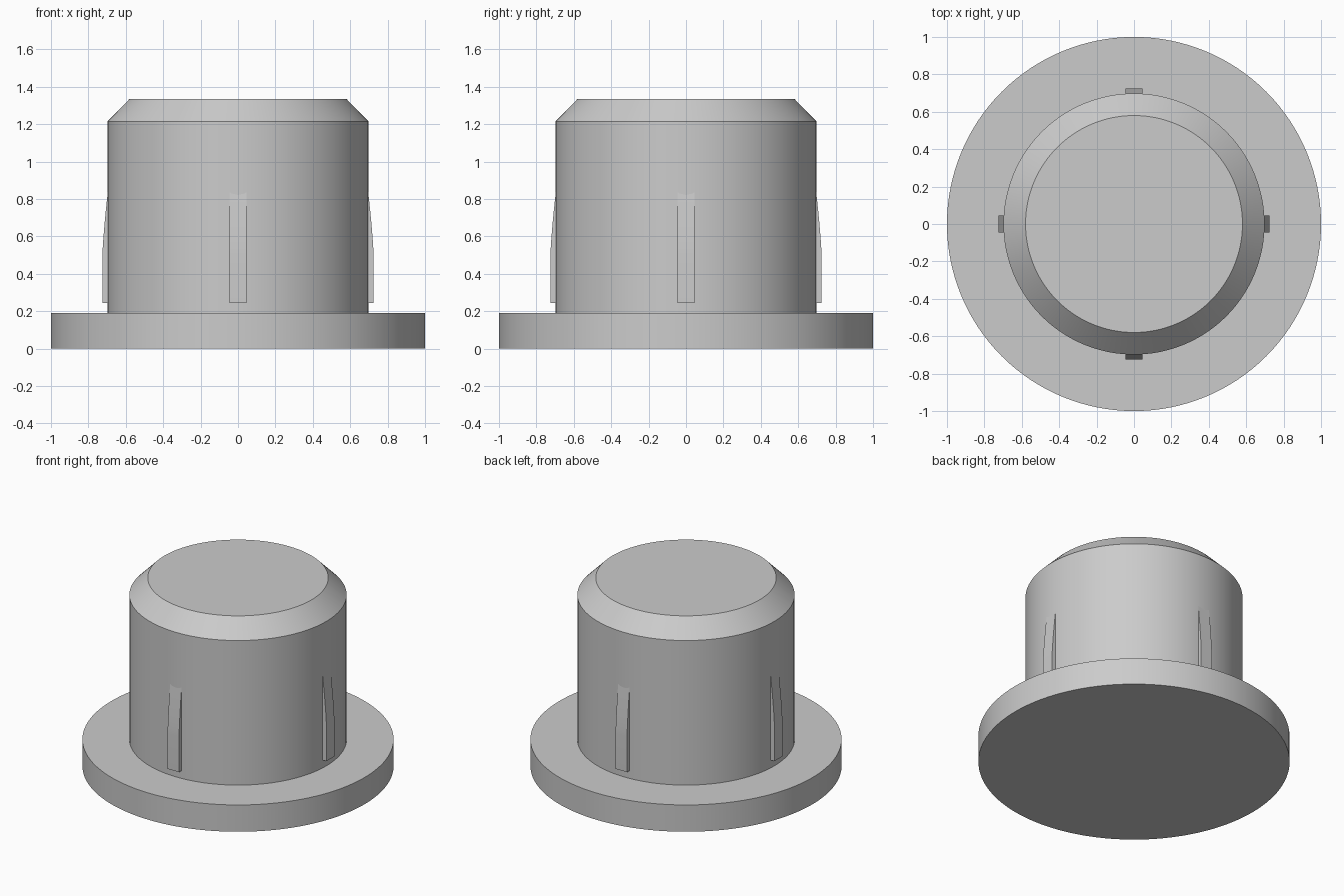
import bpy, bmesh, math
from mathutils import Matrix

cube = bpy.data.objects.get("Cube")
if cube:
    bpy.data.objects.remove(cube, do_unlink=True)

grey = bpy.data.materials.new("plain grey")
grey.use_nodes = True
colour = (0.6, 0.6, 0.6, 1)
grey.diffuse_color = colour
grey.node_tree.nodes["Principled BSDF"].inputs["Base Color"].default_value = colour


def finish(name, bm):
    bmesh.ops.recalc_face_normals(bm, faces=bm.faces)
    mesh = bpy.data.meshes.new(name)
    bm.to_mesh(mesh)
    bm.free()
    mesh.materials.append(grey)
    obj = bpy.data.objects.new(name, mesh)
    bpy.context.collection.objects.link(obj)
    bpy.ops.object.select_all(action='DESELECT')
    obj.select_set(True)
    bpy.context.view_layer.objects.active = obj
    bpy.ops.object.shade_smooth_by_angle(angle=math.radians(25))
    return obj


# Flange, stem and chamfered tip as one turned solid
def turned(name, profile, sides=128):
    bm = bmesh.new()
    rings = [[bm.verts.new((r * math.cos(a), r * math.sin(a), z))
              for a in (math.tau * i / sides for i in range(sides))]
             for r, z in profile]
    for low, high in zip(rings, rings[1:]):
        for i in range(sides):
            j = (i + 1) % sides
            bm.faces.new((low[i], low[j], high[j], high[i]))
    bm.faces.new(rings[0])
    bm.faces.new(rings[-1])
    return finish(name, bm)


turned("flanged_plug", [(1, 0), (1, 0.19), (0.698, 0.19),
                        (0.698, 1.215), (0.58, 1.335)])


# Grip rib: straight below, curving back into the stem above
def rib(name, angle):
    outer, half, bottom, bend, top = 0.725, 0.045, 0.245, 0.5, 0.84
    steps = 10
    outline = [(0.66, bottom), (outer, bottom)]
    outline += [(outer - 0.029 * (i / steps) ** 1.3, bend + (top - bend) * i / steps)
                for i in range(steps + 1)]
    outline.append((0.66, top))
    bm = bmesh.new()
    face = bm.faces.new([bm.verts.new((x, -half, z)) for x, z in outline])
    side = bmesh.ops.extrude_face_region(bm, geom=[face])
    verts = [v for v in side["geom"] if isinstance(v, bmesh.types.BMVert)]
    bmesh.ops.translate(bm, verts=verts, vec=(0, 2 * half, 0))
    bm.transform(Matrix.Rotation(angle, 4, 'Z'))
    return finish(name, bm)


for i, place in enumerate(("left", "back", "right", "front")):
    rib(place + "_rib", i * math.pi / 2)
